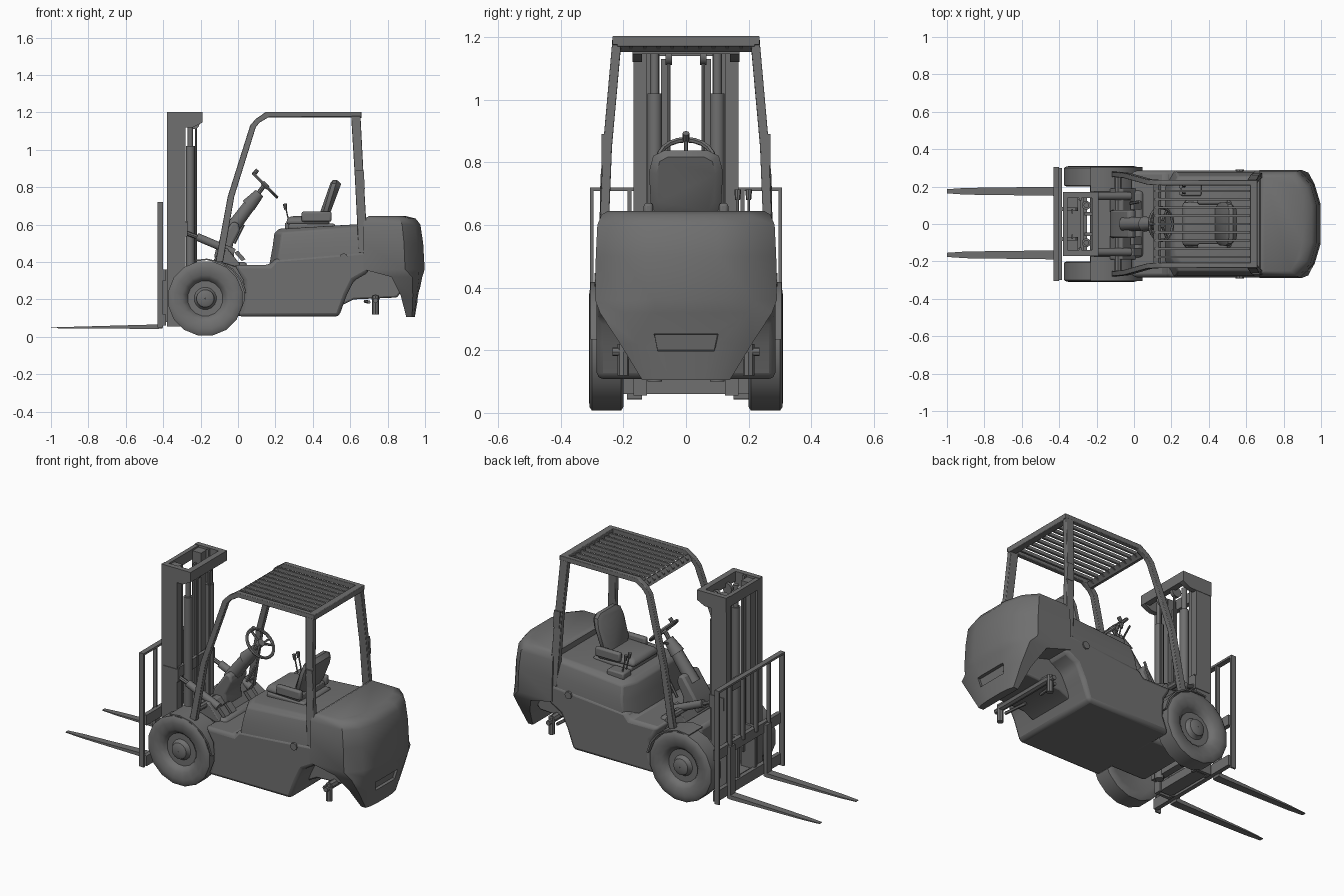
import bpy, bmesh, math
from mathutils import Vector

if "Cube" in bpy.data.objects:
    bpy.data.objects.remove(bpy.data.objects["Cube"])

paint = bpy.data.materials.new("dark_grey")
paint.diffuse_color = (.16, .16, .16, 1)
paint.use_nodes = True
paint.node_tree.nodes["Principled BSDF"].inputs["Base Color"].default_value = paint.diffuse_color


def finish(name, bm, bevel=0.0, segs=2):
    bmesh.ops.recalc_face_normals(bm, faces=bm.faces)
    me = bpy.data.meshes.new(name)
    bm.to_mesh(me)
    bm.free()
    me.materials.append(paint)
    ob = bpy.data.objects.new(name, me)
    bpy.context.collection.objects.link(ob)
    if bevel:
        m = ob.modifiers.new("bevel", 'BEVEL')
        m.width, m.segments, m.limit_method = bevel, segs, 'ANGLE'
    return ob


def loft(name, rings, bevel=0.0, closed=False):
    """Skin a list of equal-length point rings."""
    bm = bmesh.new()
    vs = [[bm.verts.new(p) for p in r] for r in rings]
    n = len(rings[0])
    pairs = list(zip(vs, vs[1:])) + ([(vs[-1], vs[0])] if closed else [])
    for a, b in pairs:
        for i in range(n):
            bm.faces.new((a[i], a[(i + 1) % n], b[(i + 1) % n], b[i]))
    if not closed:
        bm.faces.new(vs[0])
        bm.faces.new(vs[-1])
    return finish(name, bm, bevel)


def prism(name, pts, y0, y1, bevel=0.0, splay=None):
    """Extrude an (x, z) outline along y; splay moves it sideways by height."""
    f = splay or (lambda z: 0.0)
    return loft(name, [[(x, y + f(z), z) for x, z in pts] for y in (y0, y1)], bevel)


def box(name, lo, hi, bevel=0.0):
    pts = [(lo[0], lo[2]), (hi[0], lo[2]), (hi[0], hi[2]), (lo[0], hi[2])]
    return prism(name, pts, lo[1], hi[1], bevel)


def rod(name, a, b, r, n=10, r2=None):
    a, b = Vector(a), Vector(b)
    q = (b - a).to_track_quat('Z', 'Y')
    circ = [Vector((math.cos(t * math.tau / n), math.sin(t * math.tau / n), 0)) for t in range(n)]
    return loft(name, [[p + q @ (c * rr) for c in circ] for p, rr in ((a, r), (b, r2 or r))])


# counterweight, widest at the waist, tapering to a narrow skirt
def cw_ring(z, f, r, w):
    half = [(f, w), (f + .68 * (r - f), w), (f + .9 * (r - f), w * .74), (r, w * .36)]
    return [(x, y, z) for x, y in half] + [(x, -y, z) for x, y in reversed(half)]

cw = loft("counterweight", [cw_ring(*l) for l in (
    (.105, .90, .945, .14), (.22, .87, .965, .21), (.32, .82, .985, .275), (.36, .67, .998, .29),
    (.50, .67, .99, .288), (.60, .67, .975, .283), (.632, .675, .95, .27), (.645, .70, .90, .25))])
# shallow recess in the rear skirt
cutter = loft("recess_cutter", [[(.945, -.09, .20), (.945, .09, .20), (.955, .10, .25), (.955, -.10, .25)],
                                [(1.05, -.09, .18), (1.05, .09, .18), (1.05, .12, .265), (1.05, -.12, .265)]])
cutter.hide_render = True
cutter.hide_set(True)
cutter.display_type = 'WIRE'
cut = cw.modifiers.new("recess", 'BOOLEAN')
cut.operation, cut.object = 'DIFFERENCE', cutter

# lower body and floor, with the rear wheel arch
prism("lower_body", [(.0, .108), (.54, .108), (.58, .22), (.62, .30), (.70, .345), (.70, .46), (.20, .42),
      (.17, .385), (-.02, .385), (.03, .30), (.035, .20)], -.285, .285, .02)
box("front_chassis", (-.22, -.18, .11), (.05, .18, .40), .02)
prism("rear_chassis", [(.5, .14), (.62, .2), (.85, .21), (.92, .3), (.9, .4), (.5, .4)], -.15, .15, .01)

# engine hood under the seat
def hood_ring(z, f, w, zr):
    return [(f + .04, -w, z), (.70, -w, zr), (.70, w, zr), (f + .04, w, z), (f, w * .7, z), (f, -w * .7, z)]

loft("engine_hood", [hood_ring(.37, .165, .283, .37), hood_ring(.48, .185, .278, .52),
                     hood_ring(.555, .195, .255, .59), hood_ring(.578, .22, .225, .605)], .008)

# steering axle between the missing rear wheels
rod("rear_axle", (.735, -.2, .205), (.735, .2, .205), .022, 8)

TYRE = [(.09, .215), (.155, .20), (.19, .20), (.202, .207), (.202, .30), (.19, .308), (.165, .31), (.125, .306),
        (.105, .29), (.095, .275), (.06, .275), (.05, .285), (.047, .30), (.03, .308), (.002, .308), (.002, .215)]
CX, CZ, N = -.175, .205, 16
def splay(z):
    return min(.09 * max(1.175 - z, 0), .045)

for s, side in ((1, "left"), (-1, "right")):
    # wheels and fenders
    rings = []
    for i in range(N):
        a = math.tau * (i + .5) / N
        rings.append([(CX + r * math.cos(a), s * y, CZ + r * math.sin(a)) for r, y in TYRE])
    loft(side + "_front_wheel", rings, closed=True)
    arc = [math.radians(d) for d in (8, 28, 48, 68, 88, 105)]
    outline = [(CX + .212 * math.cos(a), CZ + .205 * math.sin(a)) for a in arc]
    outline += [(CX + .222 * math.cos(a), CZ + .213 * math.sin(a)) for a in reversed(arc)]
    prism(side + "_fender", outline, s * .175, s * .305)
    # steering knuckles
    rod(side + "_kingpin", (.735, s * .2, .12), (.735, s * .2, .22), .018, 8)
    rod(side + "_stub_axle", (.735, s * .19, .195), (.735, s * .235, .195), .014, 8)
    rod(side + "_tie_rod", (.68, s * .06, .19), (.70, s * .2, .185), .009, 6)

    # overhead guard side: front pillar with roof rail, and rear pillar
    f = lambda z, s=s: s * splay(z)
    prism(side + "_guard_pillar_and_rail", [(-.12, .40), (-.055, .75), (.065, 1.13), (.095, 1.165), (.15, 1.203),
          (.66, 1.203), (.66, 1.175), (.165, 1.175), (.115, 1.145), (.095, 1.12), (-.02, .75), (-.08, .40)],
          s * .207, s * .235, .003, f)
    prism(side + "_guard_rear_pillar", [(.605, 1.18), (.655, 1.18), (.672, .85), (.695, .45), (.645, .45),
          (.625, .85)], s * .207, s * .236, .003, f)
    prism(side + "_grab_handle", [(.632, .89), (.672, .89), (.678, .79), (.638, .79)], s * .255, s * .27)
    rod(side + "_side_lamp", (.565, s * .27, .425), (.565, s * .292, .425), .022, 8)

    # mast channels: outer web with flanges, inner rail
    box(side + "_mast_outer_web", (-.38, s * .15, .055), (-.28, s * .168, 1.2))
    for x in (-.38, -.295):
        box(side + "_mast_outer_flange", (x, s * .125, .055), (x + .015, s * .168, 1.2))
    box(side + "_mast_inner_rail", (-.36, s * .085, .07), (-.30, s * .14, 1.19))
    prism(side + "_mast_top_plate", [(-.38, 1.203), (-.19, 1.203), (-.19, 1.145), (-.24, 1.12), (-.38, 1.12)],
          s * .14, s * .17)
    rod(side + "_lift_cylinder", (-.255, s * .1, .10), (-.255, s * .1, 1.02), .024)
    rod(side + "_lift_piston", (-.255, s * .1, 1.02), (-.255, s * .1, 1.15), .015)
    box(side + "_lift_chain", (-.335, s * .055, .2), (-.325, s * .08, 1.13))
    rod(side + "_hose", (-.225, s * .055, .35), (-.225, s * .055, 1.12), .006, 6)
    rod(side + "_hose_pulley", (-.235, s * .045, 1.14), (-.235, s * .065, 1.14), .03, 12)

    # tilt cylinders
    rod(side + "_tilt_cylinder", (-.22, s * .15, .535), (-.02, s * .15, .45), .022)
    rod(side + "_tilt_piston", (-.36, s * .15, .585), (-.2, s * .15, .527), .012, 8)
    box(side + "_tilt_bracket", (-.365, s * .13, .535), (-.27, s * .172, .61))

    # forks: tapered L profile, blade narrowing toward the tip
    y = s * .17 + .005
    def fork_ring(x, zb, zt, w):
        return [(x, y - w, zb), (x, y + w, zb), (x, y + w, zt), (x, y - w, zt)]
    loft(side + "_fork_blade", [fork_ring(-1, .046, .05, .011), fork_ring(-.9, .045, .053, .018),
                                fork_ring(-.43, .042, .066, .024), fork_ring(-.405, .045, .066, .024)])
    box(side + "_fork_shank", (-.428, y - .024, .045), (-.405, y + .024, .35))
    # carriage end plates
    box(side + "_carriage_upright", (-.43, s * .296, .05), (-.40, s * .306, .72))
    rod(side + "_carriage_roller", (-.33, s * .07, .25), (-.33, s * .105, .25), .03, 12)
    box(side + "_carriage_plate", (-.40, s * .07, .08), (-.31, s * .09, .36))

# carriage and load backrest
box("carriage_lower_bar", (-.41, -.3, .06), (-.385, .3, .12))
box("carriage_upper_bar", (-.41, -.3, .30), (-.385, .3, .36))
box("backrest_top_bar", (-.43, -.3, .708), (-.40, .3, .72))
for i in range(4):
    y = -.18 + .12 * i
    box("backrest_bar", (-.425, y - .006, .34), (-.402, y + .006, .71))

# mast cross members
box("mast_top_front_beam", (-.38, -.16, 1.14), (-.355, .16, 1.2))
box("mast_top_rear_beam", (-.225, -.16, 1.145), (-.19, .16, 1.203))
box("mast_middle_beam", (-.29, -.16, .56), (-.27, .16, .62))
box("mast_lower_beam", (-.29, -.16, .12), (-.25, .16, .22))
box("mast_foot_beam", (-.37, -.14, .06), (-.29, .14, .11))
rod("front_axle", (-.175, -.22, .205), (-.175, .22, .205), .06, 10)

# roof slats and cross beams
for i in range(9):
    y = -.176 + .044 * i
    prism("roof_slat", [(.115, 1.152), (.15, 1.172), (.64, 1.172), (.64, 1.19), (.14, 1.19), (.11, 1.17)],
          y - .006, y + .006)
box("roof_rear_beam", (.62, -.22, 1.17), (.66, .22, 1.203), .003)
prism("roof_front_beam", [(.105, 1.152), (.12, 1.152), (.145, 1.175), (.13, 1.185)], -.22, .22)
rod("cowl_cross_bar", (-.085, -.25, .46), (-.085, .25, .46), .018, 8)

# dashboard cowl, steering column and wheel
prism("toe_board", [(-.13, .41), (-.09, .475), (-.06, .475), (.01, .39), (.0, .37)], -.19, .19, .005)
prism("dash_cowl", [(-.13, .42), (-.11, .50), (-.03, .615), (.0, .61), (.012, .57), (-.03, .49), (-.02, .42)],
      -.075, .075, .012)
rod("steering_column", (-.05, 0, .555), (.085, 0, .735), .04, 10, .034)
rod("column_head", (.055, 0, .70), (.115, 0, .768), .042, 10, .028)
rod("steering_shaft", (.10, 0, .755), (.142, 0, .812), .012, 8)
axis = Vector((.15, 0, .15)).normalized()
rot = axis.to_track_quat('Z', 'Y').to_matrix()
hub = Vector((.145, 0, .81))
ring = []
for i in range(20):
    a = math.tau * i / 20
    d = Vector((math.cos(a), math.sin(a), 0))
    ring.append([hub + rot @ (d * (.088 + .009 * math.cos(b)) + Vector((0, 0, .009 * math.sin(b))))
                 for b in [math.tau * j / 6 for j in range(6)]])
loft("steering_wheel_rim", ring, closed=True)
rod("steering_wheel_hub", hub - axis * .012, hub + axis * .012, .022, 10)
for k in range(3):
    a = math.tau * k / 3 + math.pi / 2
    rod("steering_spoke", hub, hub + rot @ Vector((.086 * math.cos(a), .086 * math.sin(a), 0)), .007, 6)
rod("steering_knob", (.084, 0, .868), (.105, 0, .893), .011, 8)
rod("direction_lever", (.09, 0, .745), (.12, .11, .785), .006, 6)

# seat
box("seat_base", (.27, -.125, .575), (.52, .125, .605), .01)
loft("seat_cushion", [[(.26 + i, -.115 + i, z), (.49, -.125 + i, z), (.49, .125 - i, z), (.26 + i, .115 - i, z)]
                      for z, i in ((.60, 0), (.63, 0), (.645, .025))], .012)
back = [(-.085, .62), (.085, .62), (.112, .66), (.118, .77), (.105, .82), (.07, .838), (-.07, .838),
        (-.105, .82), (-.118, .77), (-.112, .66)]
loft("seat_back", [[(x + .3 * (z - .64), y * k, .735 + (z - .735) * k) for y, z in back]
                   for x, k in ((.435, .85), (.448, 1), (.47, 1), (.492, .8))])
for s in (1, -1):
    box("seat_hip_support", (.34, s * .105, .615), (.50, s * .135, .67), .01)

# hydraulic levers beside the seat and pedals
box("lever_console", (.25, .15, .57), (.36, .225, .61), .008)
for y in (.165, .20):
    rod("hydraulic_lever", (.275, y, .60), (.255, y, .69), .004, 6)
    rod("lever_knob", (.255, y, .68), (.25, y, .712), .008, 8, .011)
rod("parking_brake_lever", (-.02, .11, .50), (.03, .12, .60), .008, 6)
for y in (-.15, -.09, .10):
    prism("pedal", [(-.02, .45), (.0, .46), (.04, .415), (.02, .405)], y - .022, y + .022)

bpy.ops.object.select_all(action='SELECT')
bpy.context.view_layer.objects.active = bpy.context.selected_objects[0]
bpy.ops.object.shade_smooth_by_angle(angle=math.radians(40))
